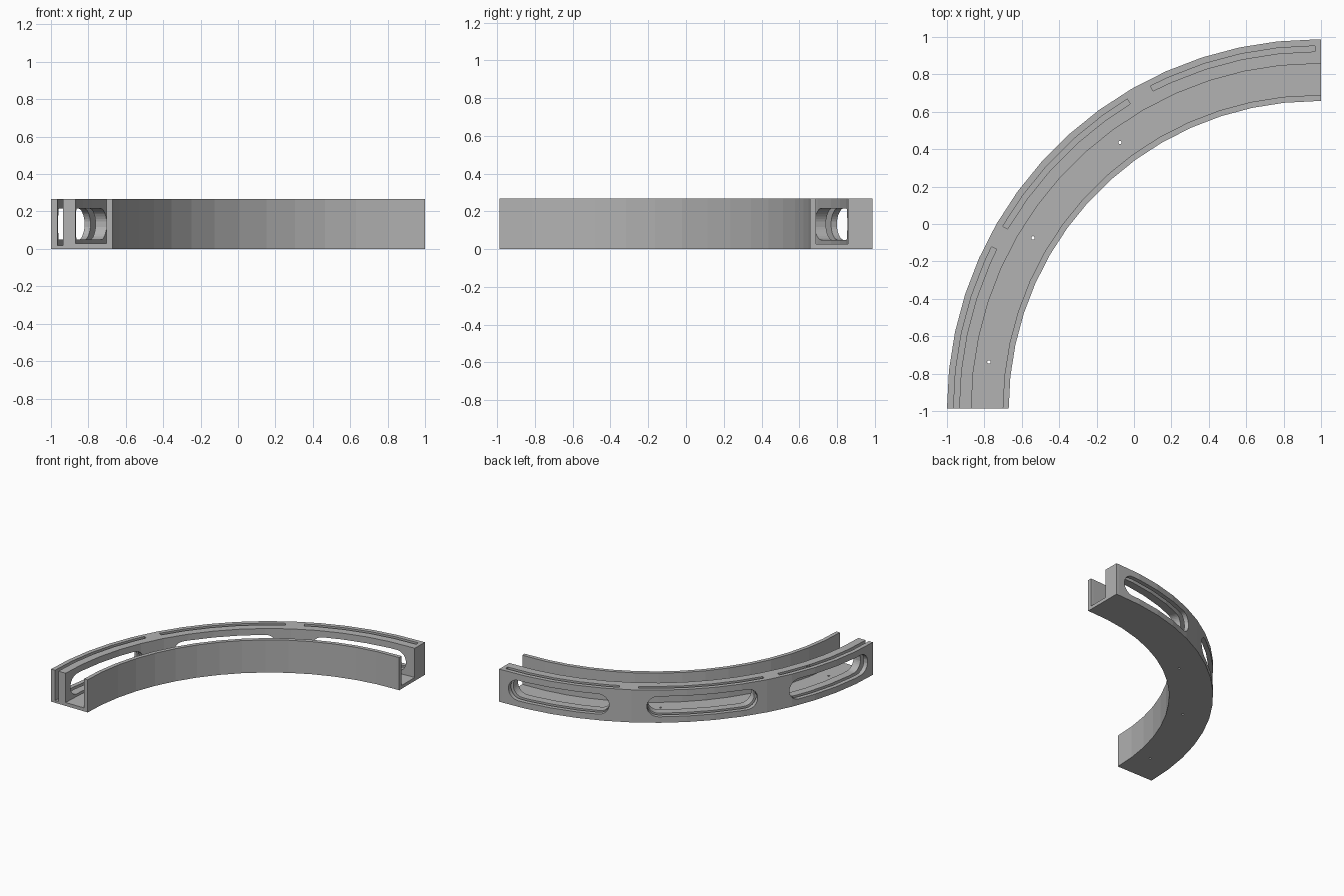
import bpy
import bmesh
import math

# Layout of the quarter ring
CX, CY = 0.974, -0.987
R_OUT, R_CHANNEL, R_LIP, R_IN = 1.974, 1.844, 1.676, 1.644
HEIGHT, FLOOR = 0.267, 0.028
STEP = 6


def place(angle, r, z, shift=0.0):
    """Point on the ring; shift moves it straight along the tangent."""
    a = math.radians(angle)
    return (CX - r * math.cos(a) + shift * math.sin(a),
            CY + r * math.sin(a) + shift * math.cos(a), z)


def rect(r0, r1, z0, z1):
    return [(r0, z0), (r1, z0), (r1, z1), (r0, z1)]


def angles(a, b):
    """End angles plus the facet angles between them."""
    return [a] + [t for t in range(0, 91, STEP) if a + 0.2 < t < b - 0.2] + [b]


def sweep(bm, stations):
    """Closed solid through stations of (angle, shift, profile)."""
    rings = [[bm.verts.new(place(a, r, z, s)) for r, z in prof]
             for a, s, prof in stations]
    for p, q in zip(rings, rings[1:]):
        n = len(p)
        for i in range(n):
            j = (i + 1) % n
            bm.faces.new((p[i], p[j], q[j], q[i]))
    bm.faces.new(rings[0][::-1])
    bm.faces.new(rings[-1])


def make_object(name, bm):
    bmesh.ops.recalc_face_normals(bm, faces=bm.faces)
    mesh = bpy.data.meshes.new(name)
    bm.to_mesh(mesh)
    bm.free()
    obj = bpy.data.objects.new(name, mesh)
    bpy.context.collection.objects.link(obj)
    return obj


cube = bpy.data.objects.get("Cube")
if cube:
    bpy.data.objects.remove(cube, do_unlink=True)

# Channel body: thick outer wall, floor and thin inner wall, with a straight end
section = [(R_IN, 0), (R_OUT, 0), (R_OUT, HEIGHT), (R_CHANNEL, HEIGHT),
           (R_CHANNEL, FLOOR), (R_LIP, FLOOR), (R_LIP, HEIGHT), (R_IN, HEIGHT)]
bm = bmesh.new()
sweep(bm, [(t, 0, section) for t in angles(0, 90)] + [(90, 1 - CX, section)])
body = make_object("curved_channel", bm)

# Panel slots cut down into the outer wall; the first is open at the end
slot = rect(1.909, 1.939, 0.018, 0.4)
bm = bmesh.new()
for a, b in ((0, 26.5), (30.2, 58.6), (62.8, 89.8)):
    lead = [(0, -0.1, slot)] if a == 0 else []
    sweep(bm, lead + [(t, 0, slot) for t in angles(a, b)])
slots = make_object("slot_cutter", bm)

# Round-ended windows through the outer wall
Z_MID, HALF = 0.132, 0.083
CAP = math.degrees(HALF / 1.91)
bm = bmesh.new()
for a, b in ((1.8, 24.6), (32.2, 56.7), (64.9, 88.4)):
    curve = [math.radians(t) for t in range(10, 90, 10)]
    ends = [(CAP * (1 - math.cos(t)), HALF * math.sin(t)) for t in curve]
    outline = [(a + d, h) for d, h in ends]
    outline += [(t, HALF) for t in angles(a + CAP, b - CAP)]
    outline += [(b - d, h) for d, h in reversed(ends)]
    sweep(bm, [(t, 0, rect(1.79, 2.03, Z_MID - h, Z_MID + h)) for t, h in outline])
windows = make_object("window_cutter", bm)

# Small screw holes through the floor
bm = bmesh.new()
for t in (8.1, 31.1, 53.6):
    hole = bmesh.ops.create_cone(bm, cap_ends=True, segments=12, radius1=0.009,
                                 radius2=0.009, depth=0.2)
    bmesh.ops.translate(bm, verts=hole["verts"], vec=place(t, 1.768, 0))
holes = make_object("hole_cutter", bm)

# Apply the cuts
bpy.context.view_layer.objects.active = body
body.select_set(True)
for cutter in (slots, windows, holes):
    cutter.hide_render = True
    mod = body.modifiers.new(cutter.name, 'BOOLEAN')
    mod.operation = 'DIFFERENCE'
    mod.solver = 'EXACT'
    mod.object = cutter
    bpy.ops.object.modifier_apply(modifier=mod.name)
    bpy.data.objects.remove(cutter, do_unlink=True)

# Single grey finish
grey = bpy.data.materials.new("plain_grey")
grey.use_nodes = True
colour = (0.45, 0.45, 0.45, 1)
grey.diffuse_color = colour
grey.node_tree.nodes["Principled BSDF"].inputs["Base Color"].default_value = colour
body.data.materials.clear()
body.data.materials.append(grey)
